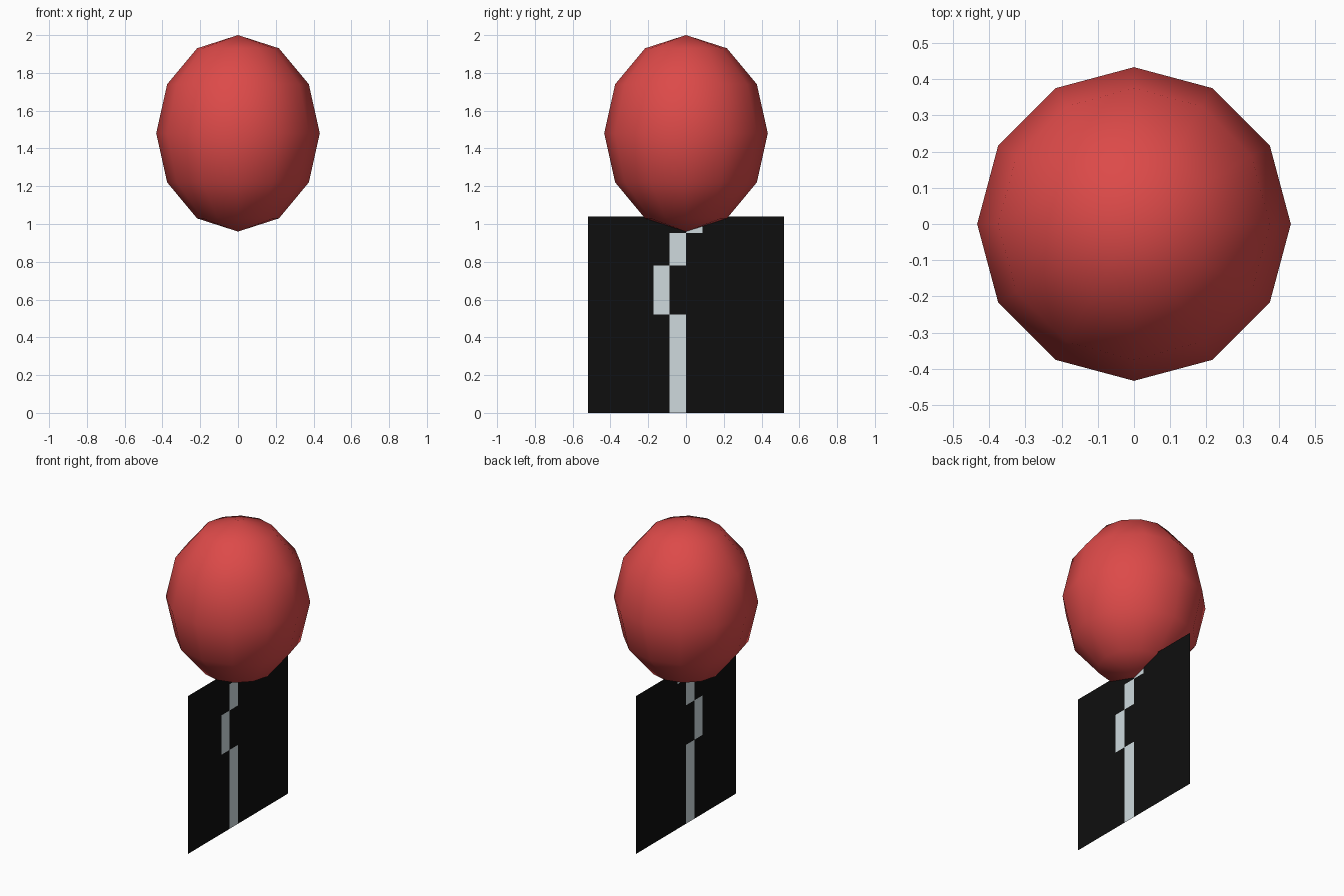
import bpy, bmesh, math
from mathutils import Matrix

if "Cube" in bpy.data.objects:
    bpy.data.objects.remove(bpy.data.objects["Cube"])


def material(name, rgb):
    m = bpy.data.materials.new(name)
    m.diffuse_color = (*rgb, 1)
    m.use_nodes = True
    m.node_tree.nodes["Principled BSDF"].inputs["Base Color"].default_value = m.diffuse_color
    return m


red = material("balloon red", (0.72, 0.068, 0.066))
black = material("card black", (0.0045, 0.0045, 0.0045))
grey = material("string pale grey", (0.62, 0.70, 0.73))


def add_object(name, bm, mats):
    me = bpy.data.meshes.new(name)
    bm.to_mesh(me)
    bm.free()
    for m in mats:
        me.materials.append(m)
    ob = bpy.data.objects.new(name, me)
    bpy.context.collection.objects.link(ob)
    return ob


# Balloon: low-poly stretched sphere, smooth shaded
bm = bmesh.new()
bmesh.ops.create_uvsphere(
    bm, u_segments=12, v_segments=6, radius=1,
    matrix=Matrix.Translation((0, 0, 1.48)) @ Matrix.Diagonal((0.433, 0.433, 0.52, 1)))
for f in bm.faces:
    f.smooth = True
add_object("balloon", bm, [red])

# String card: upright flat sheet of 12 x 12 cells, string picked out by cell
N, HALF = 12, 0.52
bm = bmesh.new()
bmesh.ops.create_grid(
    bm, x_segments=N, y_segments=N, size=HALF,
    matrix=Matrix.Translation((0, 0, HALF))
    @ Matrix.Rotation(math.pi / 2, 4, 'Z') @ Matrix.Rotation(math.pi / 2, 4, 'X'))


def string_column(row):
    if row < 6:
        return 5
    if row < 9:
        return 4
    return 5 if row < 11 else 6


cell = 2 * HALF / N
for f in bm.faces:
    c = f.calc_center_median()
    col, row = int((c.y + HALF) / cell), int(c.z / cell)
    f.material_index = 1 if col == string_column(row) else 0
add_object("string_card", bm, [black, grey])
